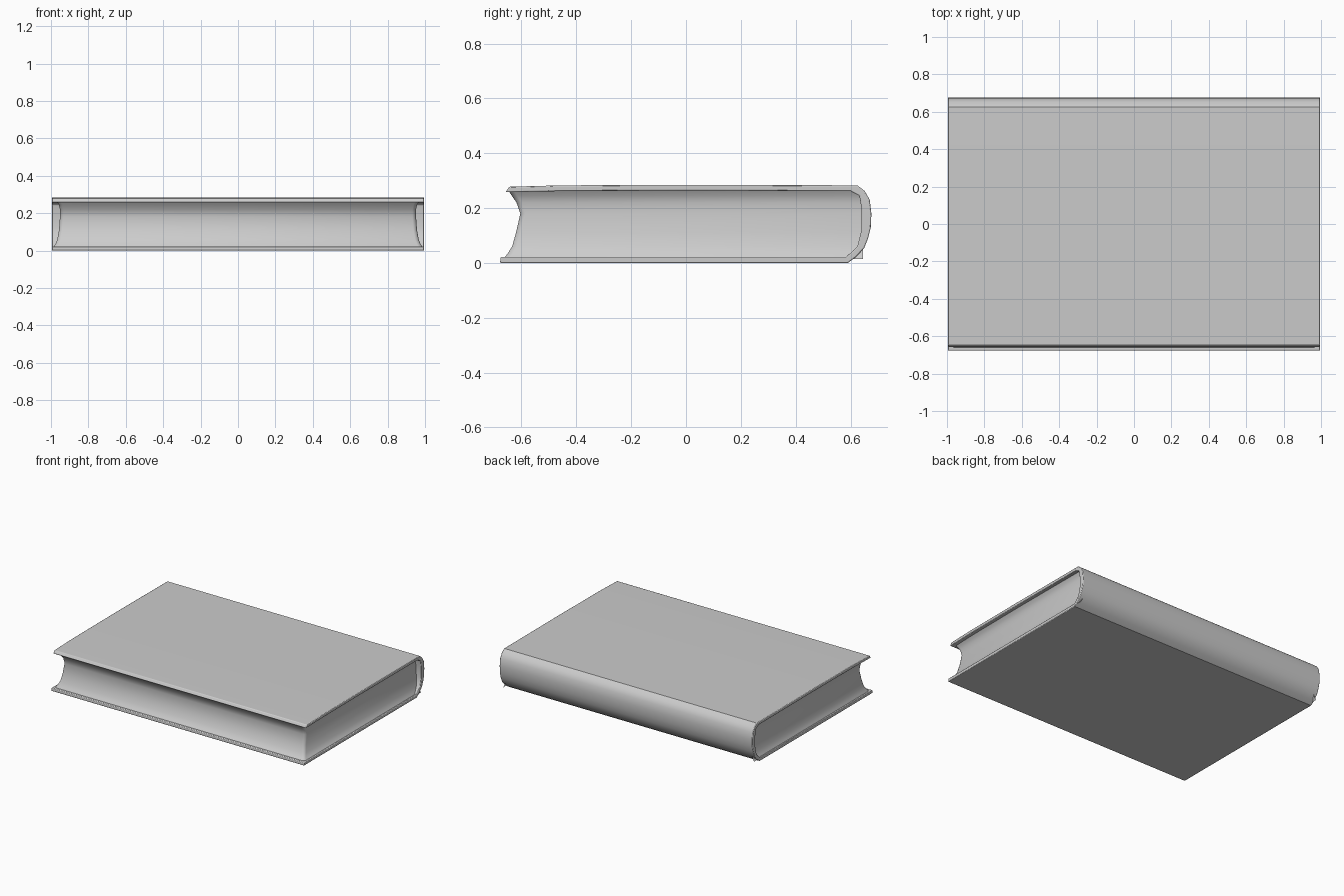
import bpy, bmesh

if "Cube" in bpy.data.objects:
    bpy.data.objects.remove(bpy.data.objects["Cube"])

def add_object(name, bm, angle=0.6, bevel=0.0):
    bmesh.ops.recalc_face_normals(bm, faces=bm.faces)
    mesh = bpy.data.meshes.new(name)
    bm.to_mesh(mesh)
    bm.free()
    obj = bpy.data.objects.new(name, mesh)
    bpy.context.collection.objects.link(obj)
    bpy.ops.object.select_all(action='DESELECT')
    obj.select_set(True)
    bpy.context.view_layer.objects.active = obj
    if bevel:
        mod = obj.modifiers.new("soft_edges", 'BEVEL')
        mod.width, mod.segments, mod.limit_method = bevel, 2, 'ANGLE'
        mod.angle_limit = 0.9
    bpy.ops.object.shade_smooth_by_angle(angle=angle)
    return obj

# Cover: C-shaped profile (y, z) wrapping the rounded spine, extruded along x
outer = [(-0.678, 0.0), (0.59, 0.0), (0.62, 0.022), (0.65, 0.055), (0.664, 0.09),
         (0.674, 0.13), (0.676, 0.18), (0.67, 0.23), (0.652, 0.262),
         (0.625, 0.283), (0.0, 0.285), (-0.45, 0.283), (-0.645, 0.278)]
inner = [(-0.658, 0.258), (-0.45, 0.262), (0.0, 0.264), (0.60, 0.262), (0.632, 0.245),
         (0.64, 0.20), (0.64, 0.12), (0.625, 0.06), (0.585, 0.022), (-0.676, 0.022)]
bm = bmesh.new()
face = bm.faces.new([bm.verts.new((-0.995, y, z)) for y, z in outer + inner])
new = bmesh.ops.extrude_face_region(bm, geom=[face])["geom"]
bmesh.ops.translate(bm, vec=(1.99, 0, 0),
                    verts=[v for v in new if isinstance(v, bmesh.types.BMVert)])
add_object("cover", bm, bevel=0.004)

# Pages: hollowed block, one ring per height (z, front y, half width)
levels = [(0.015, -0.665, 0.988), (0.035, -0.650, 0.976), (0.06, -0.634, 0.966),
          (0.11, -0.620, 0.957), (0.18, -0.604, 0.952), (0.22, -0.618, 0.952),
          (0.245, -0.635, 0.958), (0.268, -0.650, 0.972)]
bm = bmesh.new()
rings = []
for z, y, w in levels:
    c = 0.02  # softened front corners
    ring = [(-w, 0.645), (-w, y + c), (-w + 0.006, y + 0.006), (-w + c, y),
            (w - c, y), (w - 0.006, y + 0.006), (w, y + c), (w, 0.645)]
    rings.append([bm.verts.new((px, py, z)) for px, py in ring])
for a, b in zip(rings, rings[1:]):
    for i in range(len(a) - 1):
        bm.faces.new((a[i], a[i + 1], b[i + 1], b[i]))
pages = add_object("pages", bm, angle=1.0)
